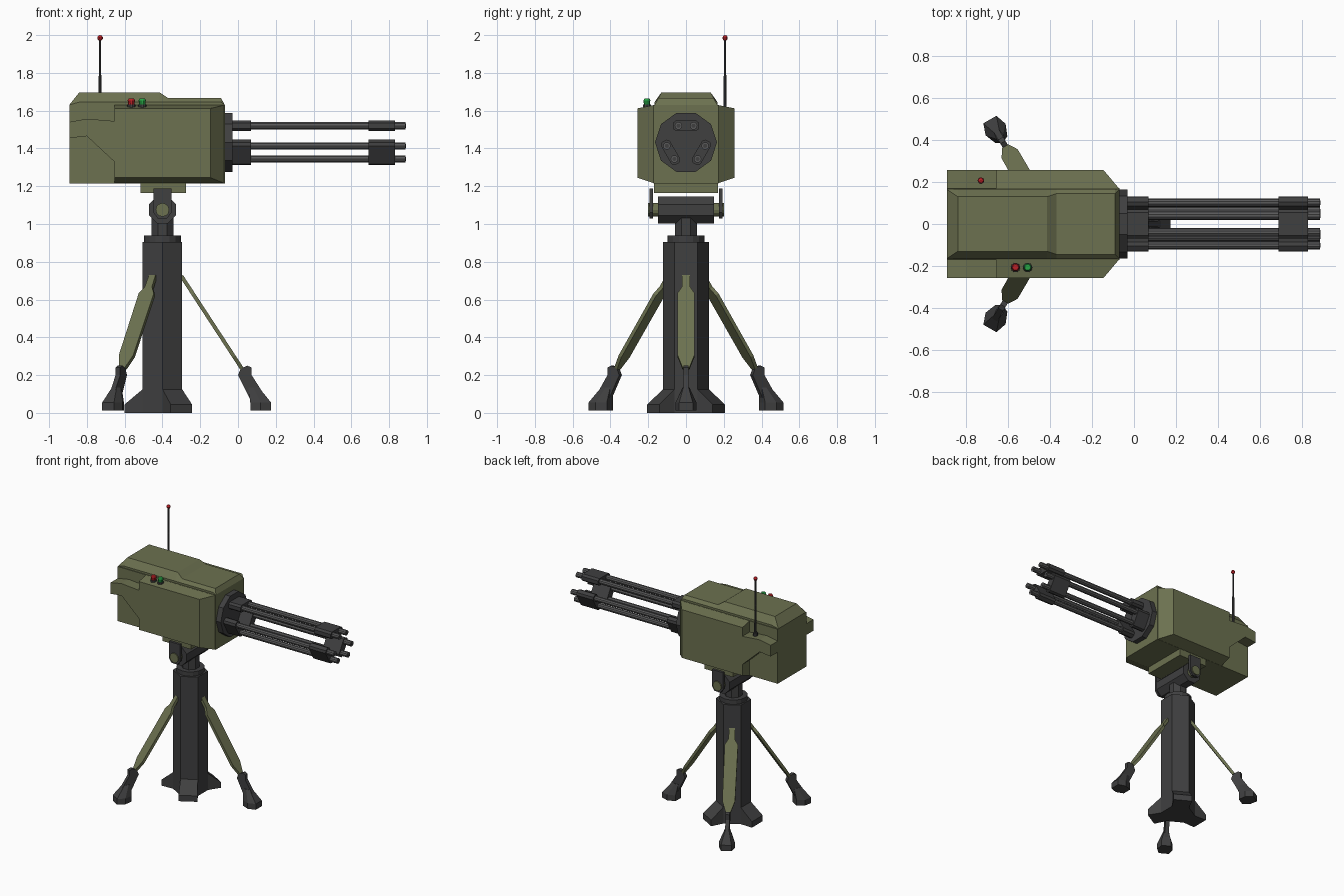
import bpy, bmesh
from math import sin, cos, radians, pi
from mathutils import Vector

cube = bpy.data.objects.get("Cube")
if cube:
    bpy.data.objects.remove(cube)


def material(name, rgb):
    m = bpy.data.materials.new(name)
    m.use_nodes = True
    m.diffuse_color = (*rgb, 1)
    m.node_tree.nodes["Principled BSDF"].inputs["Base Color"].default_value = (*rgb, 1)
    return m


OLIVE = material("olive_green", (.15, .165, .08))
DARK = material("dark_grey", (.05, .05, .051))
STEEL = material("steel_grey", (.1, .1, .102))
RED = material("lamp_red", (.5, .015, .02))
GREEN = material("lamp_green", (.02, .38, .06))


def loft(name, mat, rings):
    """Skin a list of equal rings and cap both ends."""
    bm = bmesh.new()
    loops = [[bm.verts.new(p) for p in ring] for ring in rings]
    n = len(loops[0])
    for a, b in zip(loops, loops[1:]):
        for i in range(n):
            j = (i + 1) % n
            bm.faces.new((a[i], a[j], b[j], b[i]))
    bm.faces.new(loops[0])
    bm.faces.new(loops[-1])
    bmesh.ops.recalc_face_normals(bm, faces=bm.faces)
    mesh = bpy.data.meshes.new(name)
    bm.to_mesh(mesh)
    bm.free()
    mesh.materials.append(mat)
    ob = bpy.data.objects.new(name, mesh)
    bpy.context.collection.objects.link(ob)
    return ob


def lathe(name, mat, axis, centre, profile, n, phase=0):
    """Polygonal turned part; profile holds (position on axis, radius)."""
    rings = []
    for pos, r in profile:
        ring = []
        for i in range(n):
            t = 2 * pi * i / n + radians(phase)
            u, v = r * cos(t), r * sin(t)
            p = {"x": (pos, u, v), "y": (u, pos, v), "z": (u, v, pos)}[axis]
            ring.append(Vector(centre) + Vector(p))
        rings.append(ring)
    return loft(name, mat, rings)


def box(name, mat, x, y, z):
    return loft(name, mat, [[(a, y[0], z[0]), (a, y[1], z[0]),
                             (a, y[1], z[1]), (a, y[0], z[1])] for a in x])


PX = -.4  # pillar axis


def radial(angle, r, w, z):
    """Point at distance r from the pillar, w sideways, height z."""
    a = radians(angle)
    return (PX + r * cos(a) - w * sin(a), r * sin(a) + w * cos(a), z)


# Pillar, collar and neck
lathe("pillar", DARK, "z", (PX, 0, 0), [(0, .121), (.905, .121)], 6, 30)
lathe("collar", DARK, "z", (PX, 0, 0), [(.9, .097), (.938, .097)], 16)
lathe("neck", DARK, "z", (PX, 0, 0), [(.93, .063), (1.06, .063)], 8, 22.5)

# Flared pillar toes
for k, ang in enumerate((60, 180, 300)):
    profile = [(.09, .06, .125), (.105, .06, .125), (.2, .065, .045), (.2, .065, 0), (.09, .06, 0)]
    loft(f"pillar_toe_{k}", DARK,
         [[radial(ang, r, s * w, z) for r, w, z in profile] for s in (-1, 1)])

# Stabiliser legs
for k, ang in enumerate((0, 120, 240)):
    rings = []
    for t, w in ((0, .02), (.13, .022), (.2, .046), (.87, .044), (1, .018)):
        r, z = .1 + .32 * t, .725 - .49 * t
        rings.append([radial(ang, r + dr, sw * w, z + dz) for dr, dz, sw in
                      ((.008, .006, -1), (.008, .006, 1), (-.008, -.006, 1), (-.008, -.006, -1))])
    loft(f"leg_strut_{k}", OLIVE, rings)
    bracket = [(.4, .2), (.415, .235), (.45, .25), (.472, .24), (.472, .2), (.53, .11), (.46, .08)]
    loft(f"leg_bracket_{k}", DARK,
         [[radial(ang, r, w, z) for r, z in bracket] for w in (-.014, .014)])
    sole = [(.465, -.033), (.52, -.055), (.575, -.036), (.575, .036), (.52, .055), (.465, .033)]
    top = [(.455, -.014), (.48, -.018), (.51, -.014), (.51, .014), (.48, .018), (.455, .014)]
    loft(f"leg_foot_{k}", DARK, [[radial(ang, r, w, .012) for r, w in sole],
                                 [radial(ang, r, w, .055) for r, w in sole],
                                 [radial(ang, r, w, .135) for r, w in top]])

# Tilt joint, side plates and mounting plate
JZ = 1.075
lathe("tilt_drum", DARK, "y", (PX, 0, JZ), [(-.148, .077), (.148, .077)], 8, 22.5)
lathe("tilt_axle", OLIVE, "y", (PX, 0, JZ), [(-.2, .036), (.2, .036)], 12)
plate = [(.047, 1.187), (.047, 1.06), (.025, 1.03), (-.025, 1.03), (-.047, 1.06), (-.047, 1.187)]
for side, s in (("left", 1), ("right", -1)):
    loft(f"tilt_plate_{side}", DARK,
         [[(PX + x, s * y, z) for x, z in plate] for y in (.174, .192)])
box("mounting_plate", OLIVE, (-.515, -.275), (-.17, .17), (1.163, 1.23))

# Housing core, ridge and stepped side shells
box("housing_core", OLIVE, (-.893, -.07), (-.172, .172), (1.215, 1.63))
ridge = ((-.893, 1.631, .165), (-.84, 1.697, .13), (-.415, 1.697, .13),
         (-.37, 1.667, .145), (-.09, 1.667, .145), (-.07, 1.631, .165))
loft("housing_ridge", OLIVE,
     [[(x, -.167, 1.5), (x, -.167, min(z, 1.645)), (x, -w, z),
       (x, w, z), (x, .167, min(z, 1.645)), (x, .167, 1.5)] for x, z, w in ridge])
rear = [(-.655, 1.545), (-.8, 1.557), (-.893, 1.54), (-.893, 1.455), (-.8, 1.465), (-.655, 1.33)]
inner = rear + [(-.655, 1.215), (-.07, 1.215), (-.07, 1.63), (-.655, 1.63)]
outer = rear + [(-.655, 1.245), (-.145, 1.245), (-.145, 1.612), (-.655, 1.612)]
for side, s in (("left", 1), ("right", -1)):
    loft(f"housing_shell_{side}", OLIVE, [[(x, s * .168, z) for x, z in inner],
                                          [(x, s * .257, z) for x, z in outer]])

# Antenna
AX, AY = -.73, .207
lathe("antenna_base", DARK, "z", (AX, AY, 0), [(1.53, .016), (1.575, .016)], 8)
lathe("antenna_rod", DARK, "z", (AX, AY, 0),
      [(1.54, .009), (1.78, .008), (1.79, .006), (1.98, .006)], 8)
lathe("antenna_tip", RED, "z", (AX, AY, 1.985),
      [(.015 * sin(t) if abs(t) < 1.5 else .015 * t / 1.5, max(.015 * cos(t), .001))
       for t in (-1.5, -.9, -.3, .3, .9, 1.5)], 10)

# Indicator lamps
for name, x, mat in (("red", -.565, RED), ("green", -.507, GREEN)):
    lathe(f"lamp_socket_{name}", DARK, "z", (x, -.207, 0), [(1.6, .024), (1.632, .022)], 10)
    lathe(f"lamp_{name}", mat, "z", (x, -.207, 0),
          [(1.625, .016), (1.655, .019), (1.664, .014)], 10)

# Rotary barrel cluster: three clamped pairs
GZ = 1.426
lathe("barrel_disc", DARK, "x", (0, 0, 1.432), [(-.09, .164), (-.03, .164)], 10, 0)
clamp = [(.07, .014), (.055, .027), (-.055, .027), (-.07, .014),
         (-.07, -.014), (-.055, -.027), (.055, -.027), (.07, -.014)]
for k, ang in enumerate((90, 210, 330)):
    a = radians(ang)

    def around(x, u, v):
        return (x, v * cos(a) - u * sin(a), GZ + v * sin(a) + u * cos(a))

    for place, x0, x1 in (("rear", -.04, .07), ("front", .69, .83)):
        loft(f"barrel_clamp_{place}_{k}", DARK,
             [[around(x, u, .094 + v) for u, v in clamp] for x in (x0, x1)])
    for j, u in enumerate((-.04, .04)):
        centre = around(0, u, .094)
        lathe(f"barrel_{k}_{j}", STEEL, "x", centre, [(-.035, .02), (.888, .02)], 10)
        lathe(f"barrel_bore_{k}_{j}", DARK, "x", centre, [(.885, .011), (.89, .011)], 8)
